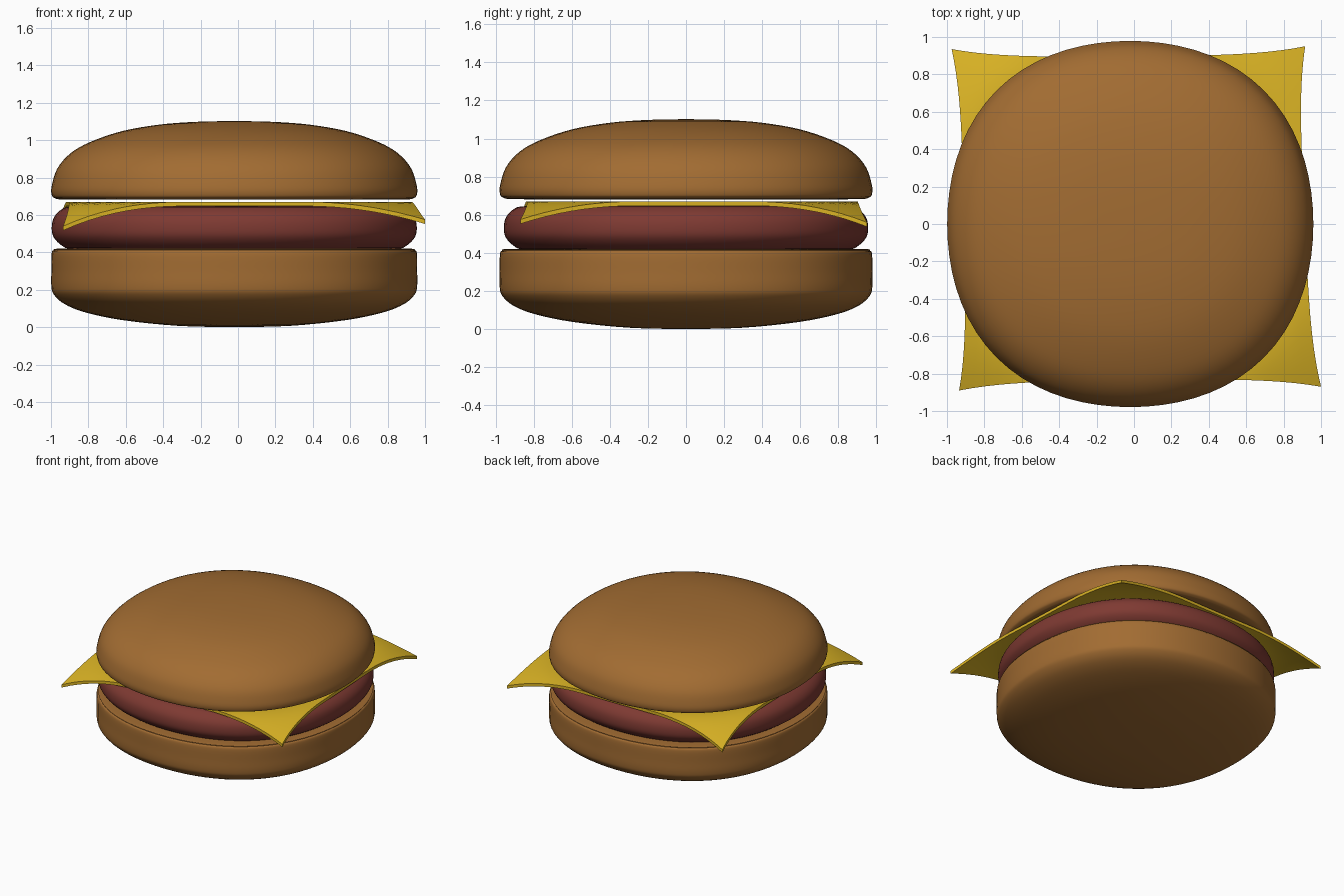
import bpy, bmesh, math
from mathutils import Vector

cube = bpy.data.objects.get("Cube")
if cube:
    bpy.data.objects.remove(cube, do_unlink=True)


def material(name, color):
    mat = bpy.data.materials.new(name)
    mat.use_nodes = True
    mat.diffuse_color = (*color, 1)
    bsdf = mat.node_tree.nodes["Principled BSDF"]
    bsdf.inputs["Base Color"].default_value = (*color, 1)
    bsdf.inputs["Roughness"].default_value = 0.6
    return mat


bun_brown = material("bun brown", (0.36, 0.15, 0.032))
meat_red = material("meat red", (0.21, 0.042, 0.032))
cheese_yellow = material("cheese yellow", (0.70, 0.45, 0.018))


def finish(bm, name, mat, angle=50):
    bmesh.ops.recalc_face_normals(bm, faces=bm.faces)
    mesh = bpy.data.meshes.new(name)
    bm.to_mesh(mesh)
    bm.free()
    mesh.materials.append(mat)
    obj = bpy.data.objects.new(name, mesh)
    bpy.context.collection.objects.link(obj)
    bpy.ops.object.select_all(action='DESELECT')
    obj.select_set(True)
    bpy.context.view_layer.objects.active = obj
    bpy.ops.object.shade_smooth_by_angle(angle=math.radians(angle))
    return obj


def smooth_profile(points, steps=4):
    """Catmull-Rom curve through (radius, height) points."""
    pts = [Vector(p) for p in points]
    pts = [pts[0]] + pts + [pts[-1]]
    out = []
    for a, b, c, d in zip(pts, pts[1:], pts[2:], pts[3:]):
        for i in range(steps):
            t = i / steps
            out.append(0.5 * (2 * b + (c - a) * t + (2 * a - 5 * b + 4 * c - d) * t * t
                              + (3 * b - a - 3 * c + d) * t ** 3))
    return out + [pts[-1]]


def round_part(name, points, mat, y_scale=1.0, segments=72):
    """Lathe a profile from bottom pole to top pole, slightly squared in plan."""
    bm = bmesh.new()
    profile = smooth_profile(points)
    rings = []
    for r, z in profile[1:-1]:
        ring = []
        for i in range(segments):
            a = math.tau * i / segments
            k = r * (1 + 0.032 * math.sin(2 * a) ** 2)
            ring.append(bm.verts.new((k * math.cos(a) - 0.02, k * math.sin(a) * y_scale, z)))
        rings.append(ring)
    low = bm.verts.new((-0.02, 0, profile[0].y))
    top = bm.verts.new((-0.02, 0, profile[-1].y))
    for i in range(segments):
        j = (i + 1) % segments
        bm.faces.new((low, rings[0][j], rings[0][i]))
        bm.faces.new((top, rings[-1][i], rings[-1][j]))
        for r0, r1 in zip(rings, rings[1:]):
            bm.faces.new((r0[i], r0[j], r1[j], r1[i]))
    return finish(bm, name, mat)


# Bun halves and patty
round_part("bottom_bun", [(0, 0), (0.3, 0.007), (0.6, 0.038), (0.8, 0.08), (0.91, 0.125),
                          (0.965, 0.175), (0.978, 0.22), (0.978, 0.3), (0.977, 0.39),
                          (0.965, 0.412), (0.93, 0.42), (0.6, 0.421), (0, 0.421)], bun_brown)
round_part("patty", [(0, 0.415), (0.6, 0.415), (0.86, 0.418), (0.92, 0.435), (0.965, 0.48),
                     (0.976, 0.53), (0.965, 0.585), (0.925, 0.628), (0.86, 0.645),
                     (0.6, 0.648), (0, 0.648)], meat_red, y_scale=0.98)
round_part("top_bun", [(0, 0.682), (0.6, 0.682), (0.9, 0.682), (0.96, 0.69), (0.977, 0.712),
                       (0.975, 0.76), (0.945, 0.85), (0.875, 0.93), (0.77, 0.99),
                       (0.6, 1.048), (0.4, 1.083), (0.2, 1.098), (0, 1.102)], bun_brown)


# Cheese slice: a square sheet with pinched edges and drooping corners
corners = {(-1, -1): (-0.935, -0.89, 0.13), (1, -1): (1.0, -0.87, 0.095),
           (-1, 1): (-0.975, 0.935, 0.12), (1, 1): (0.915, 0.95, 0.11)}
THICKNESS = 0.023


def cheese_point(u, v):
    p = Vector((0, 0, 0))
    for (cu, cv), c in corners.items():
        p += Vector(c) * (1 + u * cu) * (1 + v * cv) / 4
    t = max(0, (math.hypot(u, v) - 1.06) / 0.354)
    x = p.x - 0.045 * u * abs(u) * (1 - v ** 4)
    y = p.y - 0.045 * v * abs(v) * (1 - u ** 4)
    return x, y, 0.647 - p.z * t ** 1.6


N = 28
bm = bmesh.new()
grid = [[bm.verts.new(cheese_point(2 * i / N - 1, 2 * j / N - 1)) for j in range(N + 1)]
        for i in range(N + 1)]
faces = [bm.faces.new((grid[i][j], grid[i + 1][j], grid[i + 1][j + 1], grid[i][j + 1]))
         for i in range(N) for j in range(N)]
lifted = bmesh.ops.extrude_face_region(bm, geom=faces, use_keep_orig=True)["geom"]
for vert in lifted:
    if isinstance(vert, bmesh.types.BMVert):
        vert.co.z += THICKNESS
finish(bm, "cheese_slice", cheese_yellow, 40)
